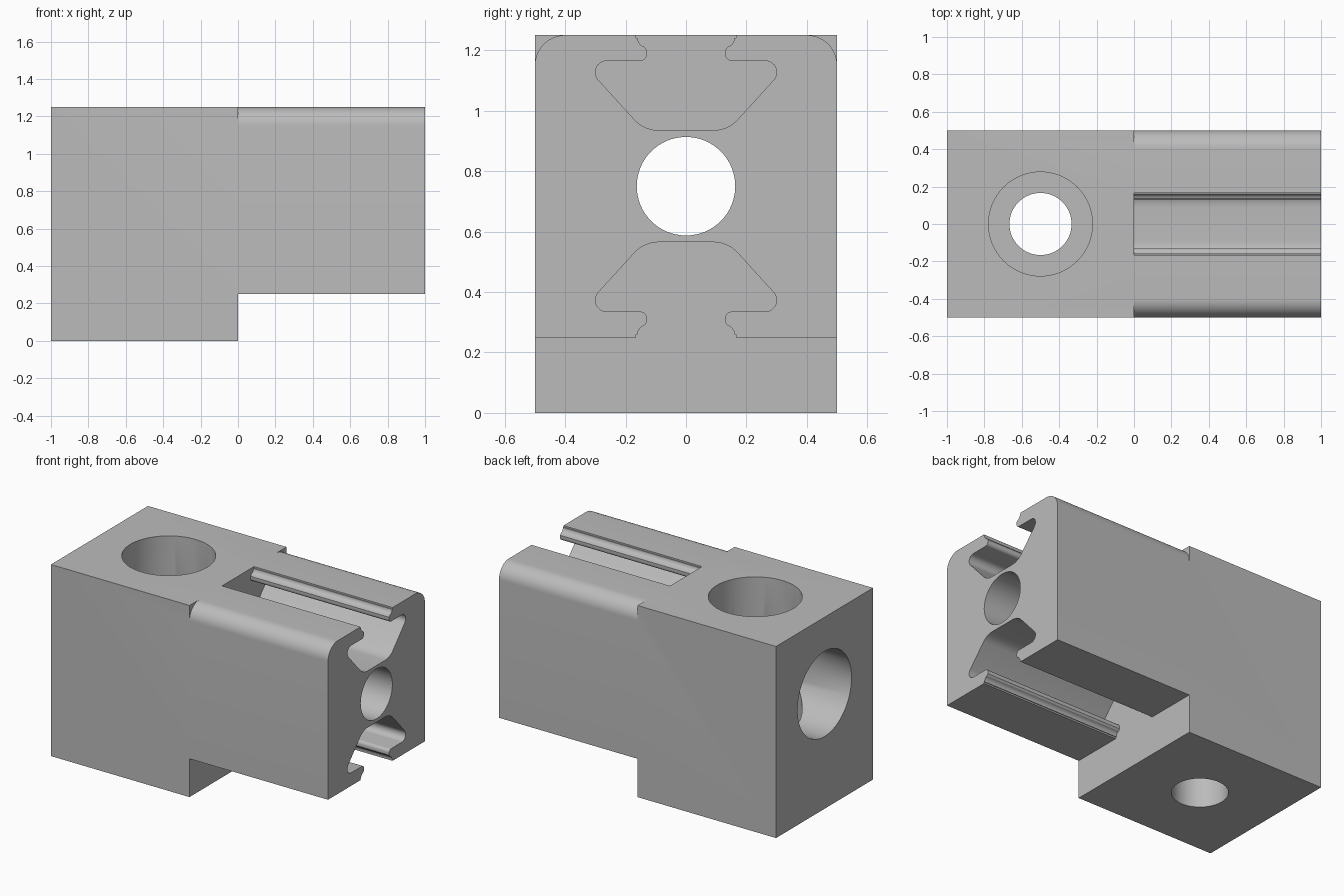
import bpy
import bmesh
import math
from mathutils import Matrix, Vector

if "Cube" in bpy.data.objects:
    bpy.data.objects.remove(bpy.data.objects["Cube"], do_unlink=True)

AXIS_Z = 0.75      # height of the long bore
BORE_X = -0.5      # position of the upright bore
HEAD_R, SHANK_R = 0.278, 0.163

grey = bpy.data.materials.new("plain_grey")
grey.use_nodes = True
grey.diffuse_color = (0.5, 0.5, 0.5, 1)
grey.node_tree.nodes["Principled BSDF"].inputs["Base Color"].default_value = (0.5, 0.5, 0.5, 1)


def to_object(name, bm):
    bmesh.ops.recalc_face_normals(bm, faces=bm.faces)
    mesh = bpy.data.meshes.new(name)
    bm.to_mesh(mesh)
    bm.free()
    mesh.materials.append(grey)
    obj = bpy.data.objects.new(name, mesh)
    bpy.context.collection.objects.link(obj)
    return obj


def prism(name, points, shift):
    """Extrude a closed outline of 3D points along a vector."""
    bm = bmesh.new()
    face = bm.faces.new([bm.verts.new(p) for p in points])
    grown = bmesh.ops.extrude_face_region(bm, geom=[face])["geom"]
    verts = [g for g in grown if isinstance(g, bmesh.types.BMVert)]
    bmesh.ops.translate(bm, verts=verts, vec=shift)
    return to_object(name, bm)


def cylinder(name, radius, start, end):
    start, end = Vector(start), Vector(end)
    axis = end - start
    turn = Vector((0, 0, 1)).rotation_difference(axis).to_matrix().to_4x4()
    bm = bmesh.new()
    bmesh.ops.create_cone(bm, cap_ends=True, segments=64, radius1=radius, radius2=radius,
                          depth=axis.length,
                          matrix=Matrix.Translation((start + end) / 2) @ turn)
    return to_object(name, bm)


def arc(cy, cz, r, a0, a1, n):
    angles = [math.radians(a0 + (a1 - a0) * i / n) for i in range(n + 1)]
    return [(cy + r * math.cos(a), cz + r * math.sin(a)) for a in angles]


def cut(target, cutter):
    cutter.hide_render = True
    mod = target.modifiers.new("cut", "BOOLEAN")
    mod.operation = "DIFFERENCE"
    mod.solver = "EXACT"
    mod.object = cutter
    bpy.context.view_layer.objects.active = target
    bpy.ops.object.modifier_apply(modifier=mod.name)
    bpy.data.objects.remove(cutter, do_unlink=True)


# Stepped block
side = [(-1, 0), (0, 0), (0, 0.25), (1, 0.25), (1, 1.25), (-1, 1.25)]
body = prism("connector_body", [(x, -0.5, z) for x, z in side], (0, 1, 0))

# Rounded upper edges along the slotted half
for s in (-1, 1):
    outline = arc(0.4, 1.15, 0.1, 90, 0, 12) + [(0.6, 1.15), (0.6, 1.35), (0.4, 1.35)]
    cut(body, prism("edge_cutter", [(0, s * y, z) for y, z in outline], (1.1, 0, 0)))

# T-slots: half outline from the mouth to the slot floor, mirrored across
half = [(0.165, 1.35), (0.165, 1.24)]
half += arc(0.13, 1.24, 0.03, 0, -75, 5)
half += [(0.13, 1.2)]
half += arc(0.15, 1.185, 0.02, 180, 270, 5)
half += arc(0.262, 1.127, 0.038, 90, -45, 8)
half += arc(0.09, 1.045, 0.11, -45, -90, 6)
slot = half + [(-y, z) for y, z in reversed(half)]
for flip in (1, -1):
    points = [(0, y, AXIS_Z + flip * (z - AXIS_Z)) for y, z in slot]
    cut(body, prism("slot_cutter", points, (1.1, 0, 0)))

# Crossing counterbored screw holes
cut(body, cylinder("upright_head", HEAD_R, (BORE_X, 0, 0.25), (BORE_X, 0, 1.4)))
cut(body, cylinder("upright_shank", SHANK_R + 0.003, (BORE_X, 0, -0.1), (BORE_X, 0, 0.4)))
cut(body, cylinder("long_head", HEAD_R, (-1.1, 0, AXIS_Z), (-0.25, 0, AXIS_Z)))
cut(body, cylinder("long_shank", SHANK_R, (-0.4, 0, AXIS_Z), (1.1, 0, AXIS_Z)))

bpy.ops.object.select_all(action="DESELECT")
body.select_set(True)
bpy.context.view_layer.objects.active = body
bpy.ops.object.shade_smooth_by_angle(angle=math.radians(30))
